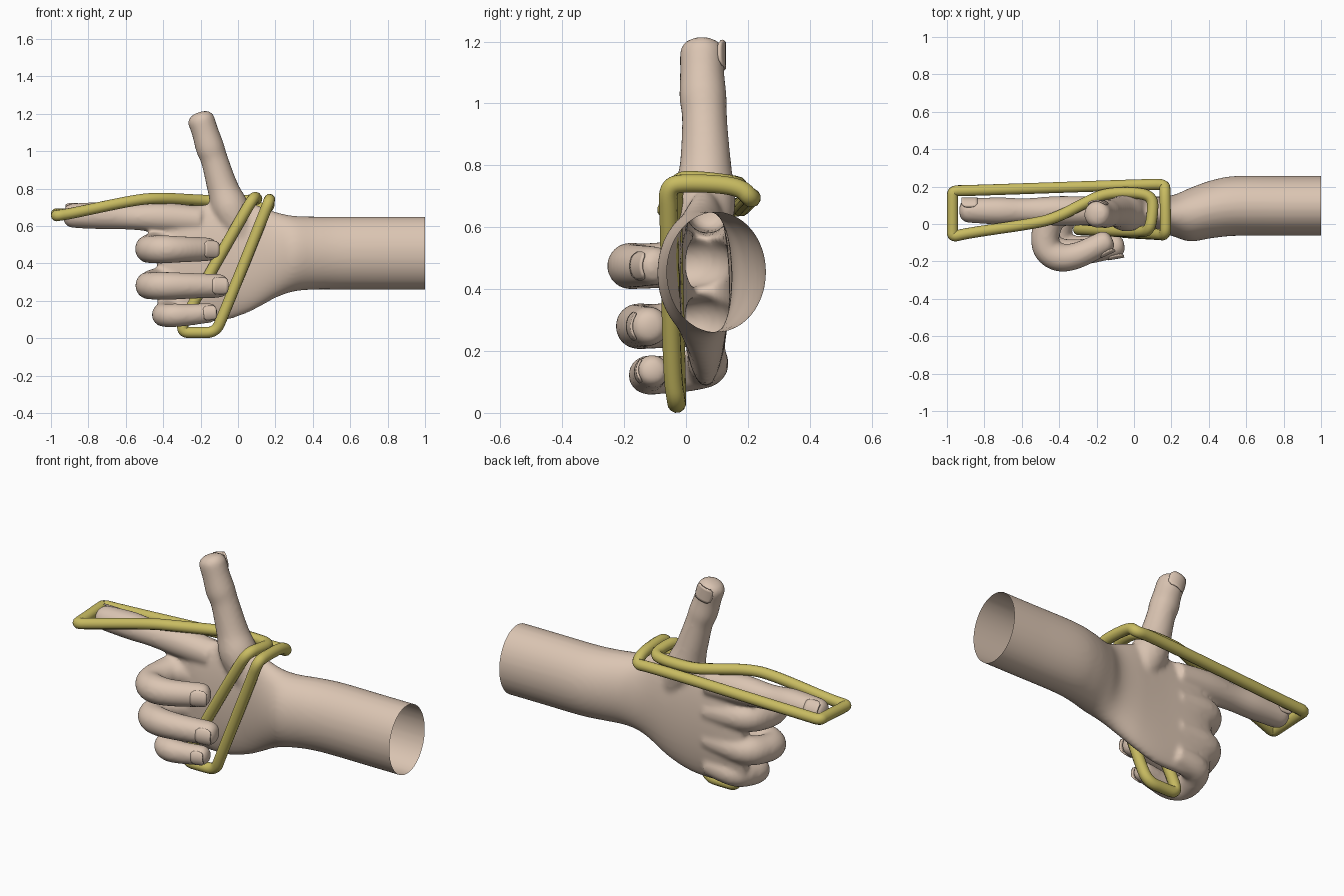
import bpy, bmesh, math
from mathutils import Vector

if "Cube" in bpy.data.objects:
    bpy.data.objects.remove(bpy.data.objects["Cube"])


def material(name, rgb):
    m = bpy.data.materials.new(name)
    m.diffuse_color = (*rgb, 1)
    m.use_nodes = True
    m.node_tree.nodes["Principled BSDF"].inputs["Base Color"].default_value = m.diffuse_color
    return m


SKIN = material("skin", (0.71, 0.56, 0.45))
RUBBER = material("yellow_rubber", (0.58, 0.50, 0.12))


def loft(bm, rings):
    """Closed skin through a list of equal rings of points."""
    vs = [[bm.verts.new(p) for p in r] for r in rings]
    n = len(vs[0])
    for a, b in zip(vs, vs[1:]):
        for i in range(n):
            bm.faces.new((a[i], a[(i + 1) % n], b[(i + 1) % n], b[i]))
    bm.faces.new(vs[0][::-1])
    bm.faces.new(vs[-1])


def spline(keys, steps=6):
    """Catmull-Rom samples through tuples of any length."""
    k = [keys[0]] + list(keys) + [keys[-1]]
    out = []
    for a, b, c, d in zip(k, k[1:], k[2:], k[3:]):
        for s in range(steps):
            t = s / steps
            out.append([0.5 * (2 * q + (r - p) * t + (2 * p - 5 * q + 4 * r - w) * t * t
                               + (3 * q - p - 3 * r + w) * t ** 3)
                        for p, q, r, w in zip(a, b, c, d)])
    return out + [list(keys[-1])]


def digit(bm, keys, ref, tip=0.055):
    """Finger swept along (x, y, z, radius) keys with a blunt round tip."""
    s = spline(keys)
    pts = [Vector(p[:3]) for p in s]
    rad = [p[3] for p in s]
    end = (pts[-1] - pts[-2]).normalized()
    base, r0 = pts[-1].copy(), rad[-1]
    for i in range(1, 7):
        a = i / 6 * math.radians(86)
        pts.append(base + end * tip * math.sin(a))
        rad.append(r0 * math.cos(a) ** 0.7)
    rings = []
    for i, p in enumerate(pts):
        t = (pts[min(i + 1, len(pts) - 1)] - pts[max(i - 1, 0)]).normalized()
        u = t.cross(Vector(ref)).normalized()
        v = u.cross(t)
        rings.append([p + (u * math.cos(a) + v * math.sin(a)) * rad[i]
                      for a in (2 * math.pi * j / 24 for j in range(24))])
    loft(bm, rings)


def add_object(name, bm, mat):
    bmesh.ops.recalc_face_normals(bm, faces=bm.faces)
    me = bpy.data.meshes.new(name)
    bm.to_mesh(me)
    bm.free()
    me.materials.clear()
    me.materials.append(mat)
    for f in me.polygons:
        f.use_smooth = True
    ob = bpy.data.objects.new(name, me)
    bpy.context.collection.objects.link(ob)
    return ob


# Forearm, wrist and palm: x, centre y, centre z, half depth, half height
bm = bmesh.new()
sections = [(1.06, .097, .455, .16, .195), (.8, .097, .455, .16, .195),
            (.55, .097, .455, .16, .195), (.42, .08, .455, .155, .195),
            (.3, .05, .452, .143, .202), (.2, .045, .445, .108, .23),
            (.05, .06, .43, .085, .295), (-.1, .062, .405, .078, .315),
            (-.28, .065, .395, .072, .31), (-.38, .068, .39, .055, .295),
            (-.43, .068, .39, .03, .26)]
loft(bm, [[Vector((x, y + hy * math.cos(a), z + hz * math.sin(a)))
           for a in (2 * math.pi * j / 48 for j in range(48))]
          for x, y, z, hy, hz in spline(sections)])

# Pointing finger and raised thumb
digit(bm, [(-.2, .07, .63, .075), (-.4, .07, .645, .08), (-.58, .07, .648, .068),
           (-.72, .07, .655, .073), (-.88, .072, .655, .066)], (0, 0, 1))
digit(bm, [(.05, .06, .5, .07), (-.035, .06, .68, .1), (-.08, .063, .8, .084),
           (-.125, .06, .95, .073), (-.15, .055, 1.02, .077),
           (-.175, .052, 1.1, .072), (-.195, .052, 1.16, .073)], (0, 1, 0), .05)

# Curled fingers
digit(bm, [(-.2, .075, .48, .07), (-.41, .06, .49, .08), (-.468, -.03, .48, .077),
           (-.468, -.13, .475, .074), (-.4, -.178, .475, .076), (-.3, -.167, .475, .07),
           (-.165, -.103, .475, .064)], (0, 0, 1))
digit(bm, [(-.2, .075, .32, .07), (-.41, .06, .30, .078), (-.468, -.03, .285, .075),
           (-.468, -.11, .28, .073), (-.4, -.15, .28, .075), (-.28, -.15, .28, .07),
           (-.105, -.12, .28, .064)], (0, 0, 1))
digit(bm, [(-.2, .07, .17, .065), (-.35, .06, .15, .07), (-.392, -.02, .13, .065),
           (-.392, -.09, .122, .062), (-.34, -.122, .122, .063), (-.26, -.12, .125, .058),
           (-.155, -.108, .135, .053)], (0, 0, 1), .045)

# Fuse everything into one smooth skin, left open at the forearm end
hand = add_object("hand", bm, SKIN)
rm = hand.modifiers.new("fuse", 'REMESH')
rm.mode = 'VOXEL'
rm.voxel_size = 0.012
sm = hand.modifiers.new("soften", 'SMOOTH')
sm.factor = 0.5
sm.iterations = 7
bpy.context.view_layer.update()
fused = bpy.data.meshes.new_from_object(
    hand.evaluated_get(bpy.context.evaluated_depsgraph_get()))
hand.modifiers.clear()
bm = bmesh.new()
bm.from_mesh(fused)
bmesh.ops.bisect_plane(bm, geom=bm.verts[:] + bm.edges[:] + bm.faces[:],
                       plane_co=(1, 0, 0), plane_no=(1, 0, 0), clear_outer=True)
bm.to_mesh(fused)
bm.free()
hand.data = fused
fused.materials.clear()
fused.materials.append(SKIN)
for f in fused.polygons:
    f.use_smooth = True
    f.material_index = 0


def nail(name, centre, axis, out, r, length):
    """Thin curved plate hugging a fingertip."""
    c, t = Vector(centre), Vector(axis).normalized()
    n = Vector(out)
    n = (n - t * n.dot(t)).normalized()
    s = t.cross(n)
    b = bmesh.new()
    grid = []
    for i in range(7):
        w = i / 3 - 1
        half = math.radians(44) * (1 - 0.35 * abs(w) ** 4)
        grid.append([b.verts.new(c + t * w * length / 2 + (n * math.cos(a) + s * math.sin(a)) * r)
                     for a in (half * (j / 4 - 1) for j in range(9))])
    for g, h in zip(grid, grid[1:]):
        for j in range(8):
            b.faces.new((g[j], g[j + 1], h[j + 1], h[j]))
    ob = add_object(name, b, SKIN)
    so = ob.modifiers.new("thickness", 'SOLIDIFY')
    so.thickness = 0.008
    so.offset = 0


nail("index_nail", (-.88, .072, .655), (-1, 0, 0), (0, .85, .5), .066, .085)
nail("thumb_nail", (-.192, .052, 1.155), (-.3, 0, 1), (0, 1, 0), .073, .085)
nail("middle_nail", (-.165, -.103, .475), (.9, .42, 0), (.42, -.9, 0), .064, .085)
nail("ring_nail", (-.105, -.12, .28), (.98, .17, 0), (.17, -.98, 0), .064, .085)
nail("little_nail", (-.155, -.108, .135), (.98, .11, .09), (.1, -.98, 0), .053, .07)

# Stretched elastic loop: fingertip, wrist, little finger, behind the thumb, back
path = [(-.97, -.07, .655), (-.97, -.03, .655), (-.97, .14, .665), (-.97, .178, .665),
        (-.9, .178, .665), (.08, .212, .70), (.165, .212, .69), (.165, .17, .735),
        (.17, -.01, .745), (.165, -.06, .73), (.13, -.055, .64), (-.08, -.045, .12),
        (-.12, -.03, .03), (-.22, -.03, .03), (-.3, -.03, .03), (-.29, -.03, .1),
        (.04, -.045, .68), (.085, -.03, .755), (.1, .06, .75), (.1, .14, .74),
        (.03, .168, .735), (-.15, .165, .735), (-.25, .12, .74), (-.42, .03, .75),
        (-.55, .0, .74), (-.9, -.05, .665)]
cu = bpy.data.curves.new("elastic_band", 'CURVE')
cu.dimensions = '3D'
cu.bevel_depth = 0.03
cu.bevel_resolution = 4
sp = cu.splines.new('NURBS')
sp.points.add(len(path) - 1)
for pt, co in zip(sp.points, path):
    pt.co = (*co, 1)
sp.order_u = 3
sp.use_cyclic_u = True
sp.resolution_u = 8
cu.materials.append(RUBBER)
band = bpy.data.objects.new("elastic_band", cu)
bpy.context.collection.objects.link(band)
